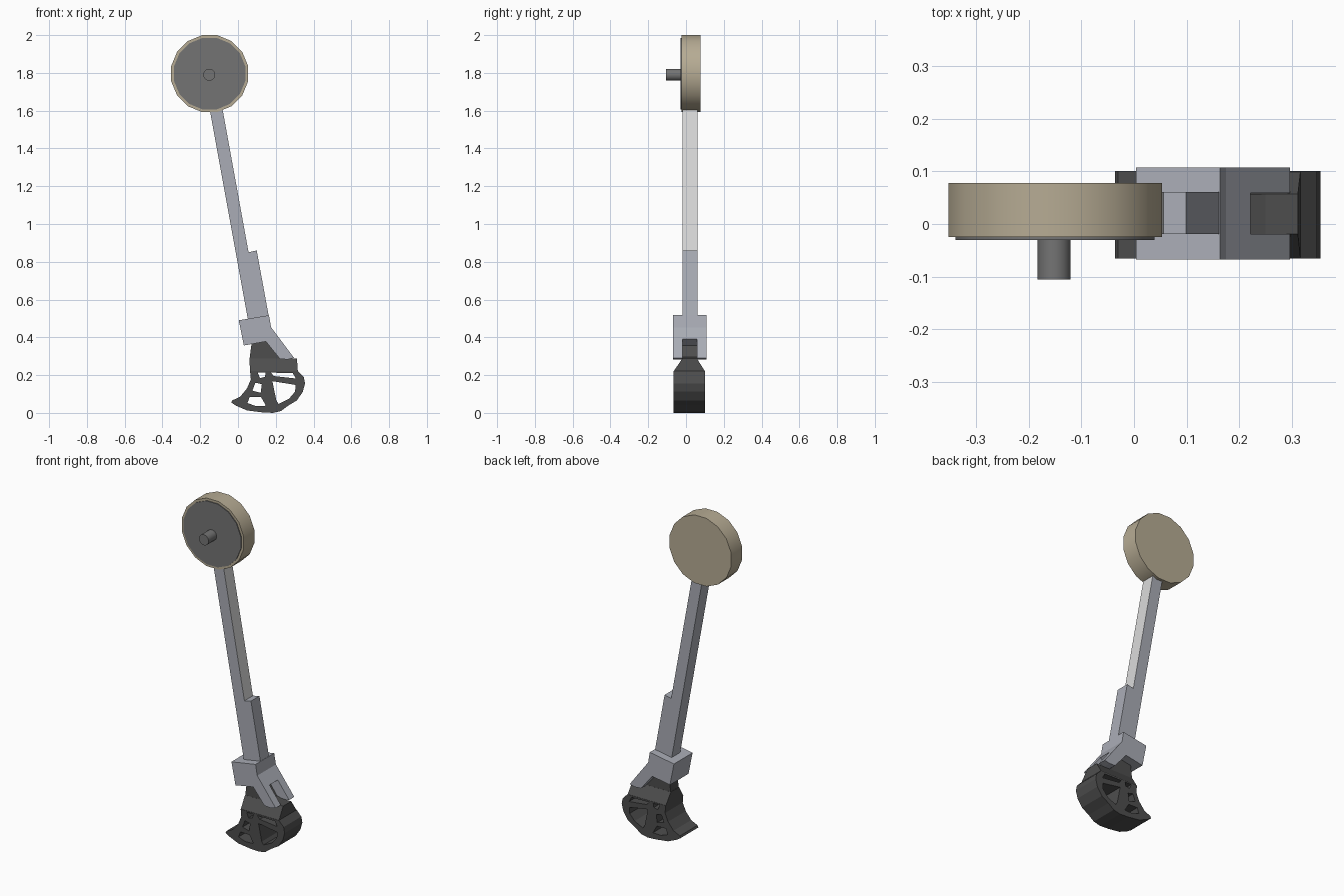
import bpy, bmesh, math
from mathutils import Matrix

if "Cube" in bpy.data.objects:
    bpy.data.objects.remove(bpy.data.objects["Cube"])


def material(name, r, g, b):
    m = bpy.data.materials.new(name)
    m.diffuse_color = (r, g, b, 1)
    m.use_nodes = True
    m.node_tree.nodes["Principled BSDF"].inputs["Base Color"].default_value = m.diffuse_color
    return m


STEEL = material("blue_grey", 0.40, 0.415, 0.465)
PALE = material("pale_grey", 0.70, 0.70, 0.70)
TAN = material("tan", 0.47, 0.41, 0.295)
GREY = material("mid_grey", 0.175, 0.175, 0.175)
DARK = material("dark_grey", 0.075, 0.075, 0.075)


def add_mesh(name, bm, mats):
    bmesh.ops.remove_doubles(bm, verts=bm.verts, dist=1e-5)
    bmesh.ops.recalc_face_normals(bm, faces=bm.faces)
    me = bpy.data.meshes.new(name)
    bm.to_mesh(me)
    bm.free()
    for m in mats:
        me.materials.append(m)
    ob = bpy.data.objects.new(name, me)
    bpy.context.collection.objects.link(ob)
    return ob


def prism(name, outline, y0, y1, *mats, holes=()):
    """Front (x, z) outline, with optional holes, extruded from y0 to y1."""
    cu = bpy.data.curves.new(name + "_curve", 'CURVE')
    cu.dimensions = '2D'
    cu.fill_mode = 'BOTH'
    cu.extrude = (y1 - y0) / 2
    for loop in (outline, *holes):
        sp = cu.splines.new('POLY')
        sp.points.add(len(loop) - 1)
        for p, (x, z) in zip(sp.points, loop):
            p.co = (x, z, 0, 1)
        sp.use_cyclic_u = True
        sp.use_smooth = False
    tmp = bpy.data.objects.new(name + "_tmp", cu)
    bpy.context.collection.objects.link(tmp)
    dg = bpy.context.evaluated_depsgraph_get()
    me = bpy.data.meshes.new_from_object(tmp.evaluated_get(dg))
    bm = bmesh.new()
    bm.from_mesh(me)
    bpy.data.objects.remove(tmp)
    bpy.data.curves.remove(cu)
    bpy.data.meshes.remove(me)
    bm.transform(Matrix.Translation((0, (y0 + y1) / 2, 0)) @ Matrix.Rotation(math.pi / 2, 4, 'X'))
    for f in bm.faces:
        f.smooth = False
        f.material_index = 0
    return add_mesh(name, bm, mats)


def disc(name, x, z, r, y0, y1, sides, mat):
    """Cylinder lying along y, with a smooth rim."""
    bm = bmesh.new()
    bmesh.ops.create_cone(bm, cap_ends=True, segments=sides, radius1=r, radius2=r, depth=y1 - y0)
    bm.transform(Matrix.Translation((x, (y0 + y1) / 2, z)) @ Matrix.Rotation(math.pi / 2, 4, 'X')
                 @ Matrix.Rotation(math.pi / sides, 4, 'Z'))
    for f in bm.faces:
        f.smooth = len(f.verts) == 4
    for e in bm.edges:
        e.smooth = all(f.smooth for f in e.link_faces)
    return add_mesh(name, bm, [mat])


# Socket disc, its front plate and pin
disc("socket_disc", -0.15, 1.796, 0.2075, -0.025, 0.078, 16, TAN)
disc("front_plate", -0.15, 1.796, 0.193, -0.030, -0.02, 16, GREY)
disc("pin", -0.152, 1.79, 0.032, -0.106, -0.02, 16, GREY)

# Tilted shaft with a thicker lower part; its upper right-hand face is pale
shaft = prism("shaft", [(-0.154, 1.63), (-0.086, 1.63), (0.056, 0.85), (0.099, 0.86),
                        (0.165, 0.50), (0.055, 0.48)], -0.019, 0.061, STEEL, PALE)
for f in shaft.data.polygons:
    if f.normal.x > 0.5 and f.center.z > 0.9:
        f.material_index = 1

# Ankle block with forked arm
prism("ankle_block", [(0.004, 0.490), (0.164, 0.517), (0.175, 0.453), (0.222, 0.391),
                      (0.169, 0.351), (0.148, 0.378), (0.031, 0.357)], -0.068, 0.108, STEEL)
prong = [(0.222, 0.391), (0.297, 0.291), (0.262, 0.283), (0.222, 0.286), (0.169, 0.351)]
prism("front_prong", prong, -0.068, -0.019, STEEL)
prism("back_prong", prong, 0.059, 0.108, STEEL)

# Narrow ankle joint
prism("ankle_joint", [(0.061, 0.285), (0.074, 0.385), (0.150, 0.395), (0.180, 0.350),
                      (0.218, 0.297), (0.250, 0.289), (0.312, 0.288), (0.312, 0.280),
                      (0.062, 0.275)], -0.019, 0.057, DARK)

# Flared instep between the joint and the foot
bm = bmesh.new()
rows = [(0.219, 0.064, 0.317, -0.066, 0.101), (0.288, 0.060, 0.312, -0.0195, 0.0575)]
rings = [[bm.verts.new(p) for p in ((x0, y0, z), (x1, y0, z), (x1, y1, z), (x0, y1, z))]
         for z, x0, x1, y0, y1 in rows]
bm.faces.new(rings[0])
bm.faces.new(rings[1])
for i in range(4):
    j = (i + 1) % 4
    bm.faces.new((rings[0][i], rings[0][j], rings[1][j], rings[1][i]))
add_mesh("instep", bm, [DARK])

# Curved foot with cut-out windows between spokes
foot = [(0.064, 0.222), (0.317, 0.222), (0.348, 0.190), (0.355, 0.156), (0.343, 0.112),
        (0.312, 0.066), (0.265, 0.038), (0.228, 0.010), (0.185, 0.0), (0.127, 0.003),
        (0.048, 0.013), (-0.010, 0.038), (-0.036, 0.055), (-0.030, 0.066), (0.012, 0.086),
        (0.048, 0.130), (0.068, 0.177)]
windows = [
    [(0.104, 0.214), (0.147, 0.214), (0.142, 0.190), (0.116, 0.184)],
    [(0.174, 0.213), (0.290, 0.211), (0.306, 0.182), (0.190, 0.195)],
    [(0.182, 0.168), (0.305, 0.148), (0.302, 0.112), (0.270, 0.075), (0.215, 0.048), (0.203, 0.065)],
    [(0.092, 0.160), (0.126, 0.152), (0.120, 0.106), (0.076, 0.118)],
    [(0.050, 0.052), (0.062, 0.085), (0.122, 0.084), (0.148, 0.038), (0.095, 0.036)],
]
prism("foot", foot, -0.066, 0.101, DARK, holes=windows)
